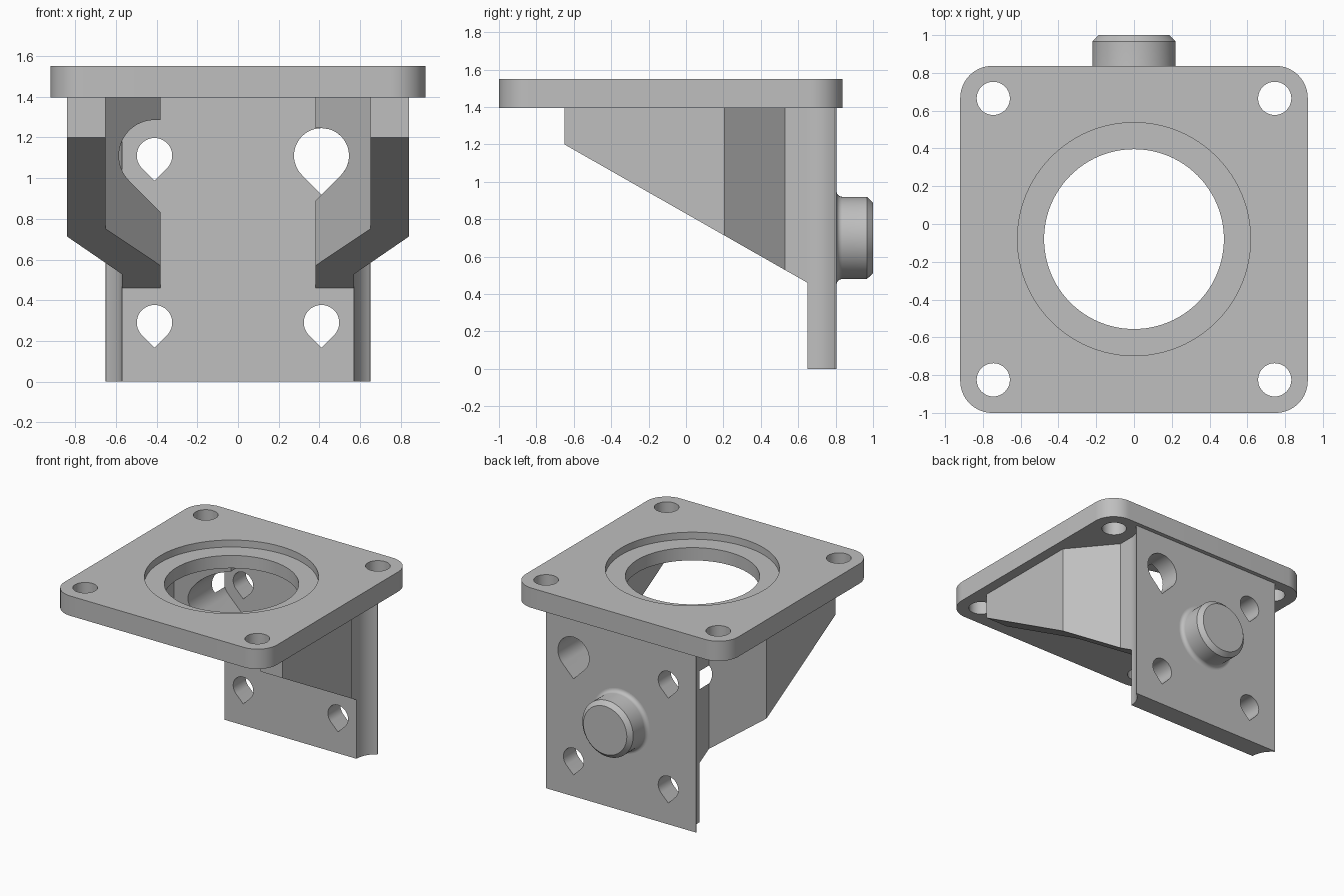
import bpy, bmesh
from math import sin, cos, pi, radians, sqrt
from mathutils import Matrix, Vector

if "Cube" in bpy.data.objects:
    bpy.data.objects.remove(bpy.data.objects["Cube"], do_unlink=True)

grey = bpy.data.materials.new("machined grey")
grey.use_nodes = True
COLOUR = (0.52, 0.52, 0.52, 1)
grey.diffuse_color = COLOUR
grey.node_tree.nodes["Principled BSDF"].inputs["Base Color"].default_value = COLOUR


def add_object(name, bm):
    bmesh.ops.recalc_face_normals(bm, faces=bm.faces)
    mesh = bpy.data.meshes.new(name)
    bm.to_mesh(mesh)
    bm.free()
    obj = bpy.data.objects.new(name, mesh)
    bpy.context.collection.objects.link(obj)
    mesh.materials.append(grey)
    return obj


def prism(name, points, axis, start, end):
    """Extrude a flat outline along x (yz points), y (xz points) or z (xy points)."""
    place = {"x": lambda a, b, d: (d, a, b),
             "y": lambda a, b, d: (a, d, b),
             "z": lambda a, b, d: (a, b, d)}[axis]
    bm = bmesh.new()
    face = bm.faces.new([bm.verts.new(place(a, b, start)) for a, b in points])
    extruded = bmesh.ops.extrude_face_region(bm, geom=[face])["geom"]
    verts = [g for g in extruded if isinstance(g, bmesh.types.BMVert)]
    bmesh.ops.translate(bm, verts=verts, vec=Vector(place(0, 0, end - start)))
    return add_object(name, bm)


def arc(cx, cy, r, a0, a1, steps):
    angles = [radians(a0 + (a1 - a0) * i / steps) for i in range(steps + 1)]
    return [(cx + r * cos(a), cy + r * sin(a)) for a in angles]


def circle(cx, cy, r, steps=64):
    return arc(cx, cy, r, 0, 360, steps)[:-1]


def teardrop(cx, cz, r):
    return arc(cx, cz, r, -45, 225, 36) + [(cx, cz - r * sqrt(2))]


def cut(obj, cutters):
    """Subtract the cutters, bake the result and discard the helpers."""
    for c in cutters:
        c.hide_render = True
        mod = obj.modifiers.new("cut", "BOOLEAN")
        mod.operation, mod.solver, mod.object = "DIFFERENCE", "EXACT", c
    graph = bpy.context.evaluated_depsgraph_get()
    baked = bpy.data.meshes.new_from_object(obj.evaluated_get(graph))
    obj.modifiers.clear()
    obj.data = baked
    for c in cutters:
        bpy.data.objects.remove(c, do_unlink=True)


parts = []
TOP, UNDER = 1.55, 1.395

# Mounting flange: rounded plate, stepped bore, four corner holes
R, W, FRONT, BACK = 0.17, 0.92, -1.0, 0.837
outline = (arc(W - R, BACK - R, R, 0, 90, 16) + arc(R - W, BACK - R, R, 90, 180, 16)
           + arc(R - W, FRONT + R, R, 180, 270, 16) + arc(W - R, FRONT + R, R, 270, 360, 16))
flange = prism("flange", outline, "z", UNDER, TOP)
holes = [prism("bore", circle(0, -0.08, 0.476, 96), "z", 1, 2),
         prism("counterbore", circle(0, -0.08, 0.617, 96), "z", TOP - 0.055, 2)]
for x in (-0.745, 0.745):
    for y in (-0.825, 0.665):
        holes.append(prism("corner_hole", circle(x, y, 0.088, 40), "z", 1, 2))
cut(flange, holes)
parts.append(flange)

# Upright back plate with hollowed side edges
PLATE_FRONT, PLATE_BACK = 0.65, 0.805
edge = arc(0.745, PLATE_FRONT, 0.175, 180, 118, 12)
edge[-1] = (0.65, PLATE_BACK)
outline = edge + [(-x, y) for x, y in reversed(edge)]
back_plate = prism("back_plate", outline, "z", 0, UNDER + 0.01)
bolts = [(-0.41, 0.29, 0.087), (0.41, 0.29, 0.087), (-0.41, 1.11, 0.087), (0.41, 1.11, 0.135)]
cut(back_plate, [prism("bolt_hole", teardrop(*b), "y", 0.4, 1.1) for b in bolts])
parts.append(back_plate)

# Angled gussets, each trimmed below by a slope and opened for tool access
plan = [(0.65, -0.65), (0.84, -0.65), (0.84, 0.205), (0.57, 0.53), (0.57, 0.66),
        (0.38, 0.66), (0.38, 0.457), (0.65, 0.14)]
SLOPE = -0.74 / 1.3
for name, side, r in (("left_gusset", 1, 0.135), ("right_gusset", -1, 0.175)):
    gusset = prism(name, [(side * x, y) for x, y in plan], "z", 0, UNDER + 0.01)
    low = [(y, 1.2 + SLOPE * (y + 0.65)) for y in (-0.9, 0.9)]
    slope = prism("slope_cutter", low + [(0.9, -0.5), (-0.9, -0.5)], "x", -1, 1)
    inner = -0.15
    opening = arc(0, 0, r, 90, -45, 24) + [(inner, inner - r * sqrt(2)), (inner, r)]
    access = prism("access_cutter", [(side * (0.41 + u), 1.11 + v) for u, v in opening],
                   "y", -0.9, 0.9)
    cut(gusset, [slope, access])
    parts.append(gusset)

# Rear locating boss: filleted root, straight barrel, chamfered end
f = 0.03
profile = [(0, 0.79), (0.22 + f, 0.79)]
profile += arc(0.22 + f, PLATE_BACK + f, f, 270, 180, 8)
profile += [(0.22, 0.967), (0.188, 1.0), (0, 1.0)]
bm = bmesh.new()
verts = [bm.verts.new((r, y, 0.7)) for r, y in profile]
edges = [bm.edges.new(pair) for pair in zip(verts, verts[1:])]
bmesh.ops.spin(bm, geom=verts + edges, cent=(0, 0, 0.7), axis=(0, 1, 0),
               angle=2 * pi, steps=64)
bmesh.ops.remove_doubles(bm, verts=bm.verts, dist=0.0005)
parts.append(add_object("rear_boss", bm))

# Smooth the round walls, keep machined edges crisp
bpy.ops.object.select_all(action="DESELECT")
for p in parts:
    p.select_set(True)
bpy.context.view_layer.objects.active = parts[0]
bpy.ops.object.shade_smooth_by_angle(angle=radians(25))
